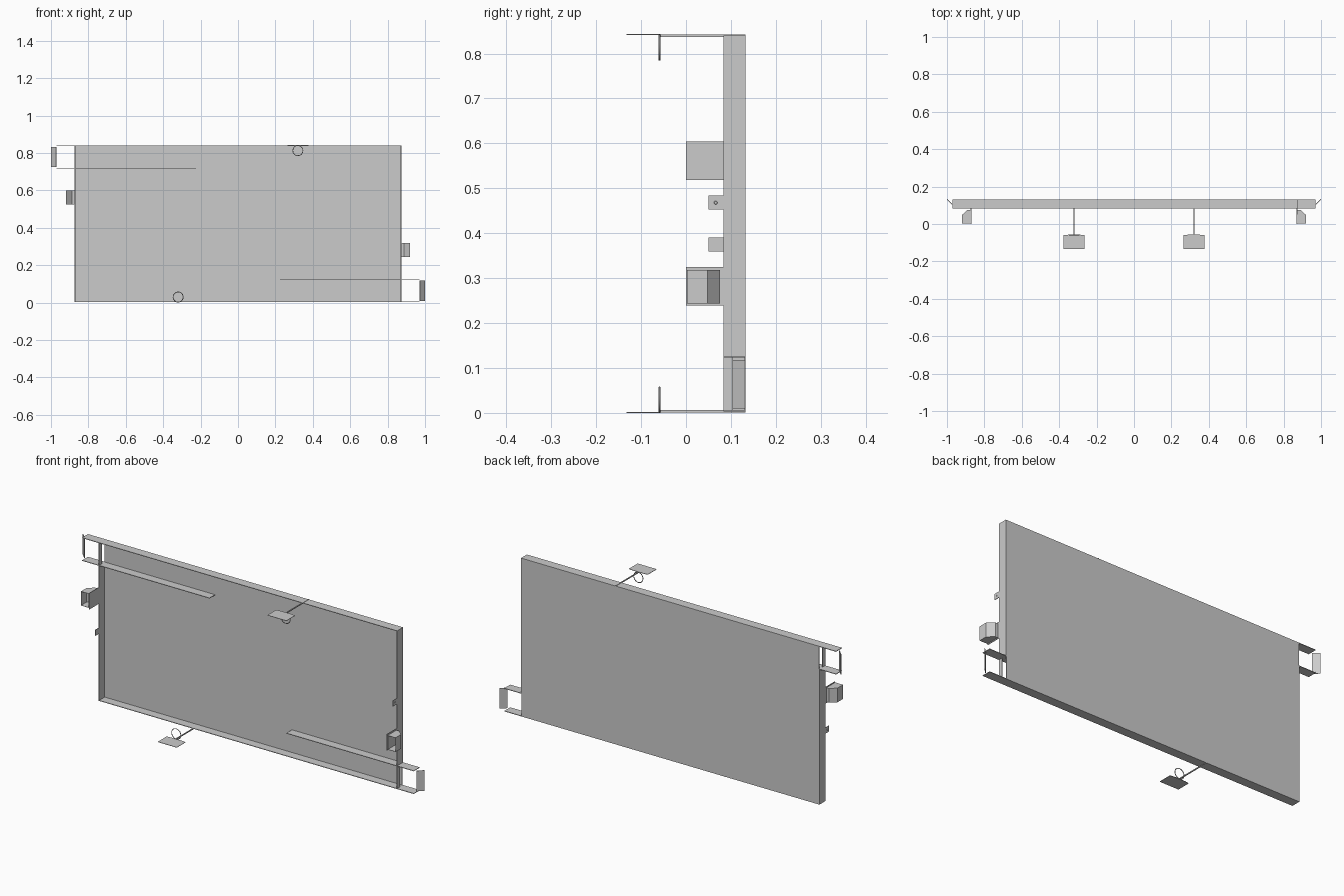
import bpy, bmesh
from math import pi
from mathutils import Matrix, Vector

if "Cube" in bpy.data.objects:
    bpy.data.objects.remove(bpy.data.objects["Cube"], do_unlink=True)

H = 0.843                      # overall height
W = 0.87                       # half width of the tray
FRONT, BACK = 0.083, 0.132     # depth range of the rim
T = 0.003                      # sheet thickness
# Half turn about the depth axis through the panel centre
TURN = Matrix.Translation((0, 0, H)) @ Matrix.Rotation(pi, 4, 'Y')


def finish(name, bm, turned=False):
    if turned:
        bm.transform(TURN)
    bmesh.ops.recalc_face_normals(bm, faces=bm.faces)
    mesh = bpy.data.meshes.new(name)
    bm.to_mesh(mesh)
    bm.free()
    ob = bpy.data.objects.new(name, mesh)
    bpy.context.collection.objects.link(ob)
    return ob


def box(name, x, y, z, turned=False):
    bm = bmesh.new()
    bmesh.ops.create_cube(bm, size=1)
    for v in bm.verts:
        v.co = [r[0] if c < 0 else r[1] for c, r in zip(v.co, (x, y, z))]
    return finish(name, bm, turned)


def prism(name, outline, z, turned=False, open_edge=None):
    """Plan outline raised along z, optionally leaving one side open."""
    bm = bmesh.new()
    low, high = [[bm.verts.new((x, y, h)) for x, y in outline] for h in z]
    bm.faces.new(low)
    bm.faces.new(high)
    n = len(outline)
    for i in range(n):
        if i != open_edge:
            j = (i + 1) % n
            bm.faces.new((low[i], low[j], high[j], high[i]))
    return finish(name, bm, turned)


def ring(name, centre, radius, wire, turned, steps=28, sides=6):
    bm = bmesh.new()
    loops = []
    for i in range(steps):
        spin = Matrix.Rotation(2 * pi * i / steps, 4, 'Y')
        loops.append([bm.verts.new(Vector(centre) + spin @ (
            Vector((radius, 0, 0)) + Matrix.Rotation(2 * pi * k / sides, 4, 'Z')
            @ Vector((wire, 0, 0)))) for k in range(sides)])
    for i in range(steps):
        a, b = loops[i], loops[(i + 1) % steps]
        for k in range(sides):
            m = (k + 1) % sides
            bm.faces.new((a[k], a[m], b[m], b[k]))
    ob = finish(name, bm, turned)
    ob.data.shade_smooth()


# Back panel
box("back_panel", (-W, W), (BACK - T, BACK), (T, H - T))

# Everything else appears twice, related by a half turn
for side, turned in (("upper", False), ("lower", True)):
    def part(label):
        return side + "_" + label

    # Rim flange, running on past the tray to the end plate
    box(part("flange"), (-0.97, W), (FRONT, BACK), (H - 2 * T, H - T), turned)
    # Inner shelf forming the channel
    box(part("channel_shelf"), (-0.97, -0.225), (FRONT, BACK), (0.717, 0.72), turned)
    # Side wall, with a narrow post across the channel opening
    box(part("side_wall"), (-W - T, -W), (FRONT, BACK), (T, 0.72), turned)
    box(part("channel_post"), (-W - T, -W), (FRONT, 0.105), (0.72, H - T), turned)
    # Slanted end plate
    prism(part("end_plate"), [(-0.97, 0.105), (-0.998, 0.133),
                              (-1.0, 0.131), (-0.972, 0.103)],
          (0.725, 0.833), turned)

    # Side bracket: mounting tab and open-fronted hood
    box(part("bracket_tab"), (-W - T, -W), (0.0, FRONT), (0.518, 0.604), turned)
    hood = prism(part("bracket_hood"),
                 [(-0.874, 0.002), (-0.92, 0.002), (-0.92, 0.048),
                  (-0.889, 0.076), (-0.874, 0.076)],
                 (0.525, 0.6), turned, open_edge=0)
    shell = hood.modifiers.new("Sheet", 'SOLIDIFY')
    shell.thickness = 0.002

    # Small side tab with a raised dimple
    box(part("side_tab"), (-W - T, -W), (0.05, FRONT), (0.359, 0.39), turned)
    bm = bmesh.new()
    bmesh.ops.create_cone(bm, cap_ends=True, segments=12, radius1=0.005,
                          radius2=0.003, depth=0.004,
                          matrix=Matrix.Translation((-W - T, 0.066, 0.375))
                          @ Matrix.Rotation(-pi / 2, 4, 'Y'))
    finish(part("tab_dimple"), bm, turned)

    # Hanger: arm, loop and flat paddle
    box(part("hanger_arm"), (0.318, 0.323), (-0.06, BACK), (H - 0.006, H - 0.001), turned)
    ring(part("hanger_loop"), (0.32, -0.059, 0.813), 0.027, 0.002, turned)
    prism(part("hanger_paddle"),
          [(0.265, -0.133), (0.376, -0.133), (0.376, -0.06), (0.35, -0.057),
           (0.29, -0.057), (0.265, -0.06)], (H - 0.002, H), turned)
